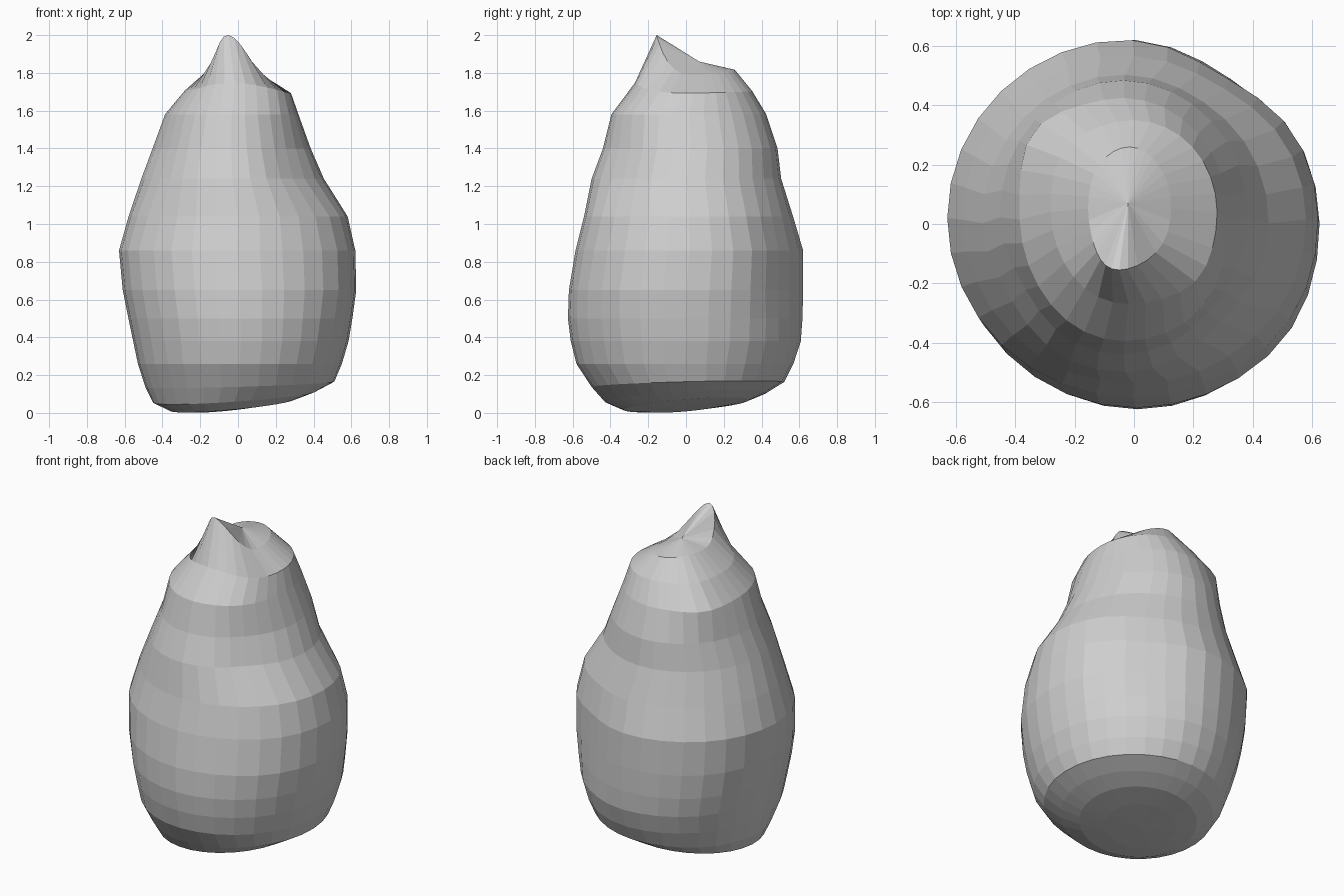
import bpy
import bmesh
from math import cos, sin, pi, exp, radians, remainder

if "Cube" in bpy.data.objects:
    bpy.data.objects.remove(bpy.data.objects["Cube"], do_unlink=True)

# Stone material
stone = bpy.data.materials.new("stone_grey")
stone.use_nodes = True
GREY = (0.62, 0.62, 0.62, 1)
stone.diffuse_color = GREY
stone.node_tree.nodes["Principled BSDF"].inputs["Base Color"].default_value = GREY

SEGMENTS = 32

# Ring profile: height, left edge, right edge, front edge, back edge
RINGS = [
    (.034, -.26, .15, -.21, .19),
    (.045, -.36, .3, -.33, .33),
    (.085, -.45, .41, -.43, .43),
    (.15, -.49, .51, -.5, .52),
    (.26, -.53, .55, -.58, .57),
    (.38, -.555, .585, -.61, .61),
    (.5, -.58, .605, -.625, .62),
    (.65, -.61, .625, -.62, .625),
    (.86, -.63, .62, -.585, .625),
    (1.04, -.58, .58, -.54, .57),
    (1.24, -.515, .455, -.5, .505),
    (1.4, -.455, .385, -.44, .485),
    (1.58, -.385, .32, -.395, .425),
    (1.7, -.28, .28, -.27, .35),
    (1.8, -.155, .125, -.155, .26),
]

# Bulges and dents: direction in degrees, height, height spread, amount
LUMPS = [
    (140, 1.6, .12, .05),
    (135, .55, .2, .015),
    (58, .75, .4, -.045),
    (212, 1.3, .2, -.03),
    (315, 1.66, .1, .025),
    (315, 1.25, .15, -.035),
    (325, .75, .3, .015),
]


def lump_offset(angle, z):
    total = 0
    for direction, height, spread, amount in LUMPS:
        turn = remainder(angle - radians(direction), 2 * pi) / radians(22)
        total += amount * exp(-turn ** 2 - ((z - height) / spread) ** 2)
    return total


def ring_point(ring, index):
    z, left, right, front, back = ring
    angle = 2 * pi * index / SEGMENTS
    offset = lump_offset(angle, z)
    x = (left + right) / 2 + ((right - left) / 2 + offset) * cos(angle)
    y = (front + back) / 2 + ((back - front) / 2 + offset) * sin(angle)
    # The base leans down towards the front right
    base = max(0, 1 - z / .2)
    z += base * (.12 * x + .1 * y)
    # The crown rises to a pointed lip at the front
    lip = max(0, -sin(angle)) ** 3
    crown = max(0, (z - 1.6) / .2)
    x -= .035 * lip * crown
    z += crown ** 2 * (.203 * lip - .1 * x + .05 * y)
    return x, y, z


bm = bmesh.new()
loops = [[bm.verts.new(ring_point(r, i)) for i in range(SEGMENTS)] for r in RINGS]
bottom = bm.verts.new((-.07, -.02, .02))
crown_tip = bm.verts.new((-.02, .07, 1.86))

# Side bands
for low, high in zip(loops, loops[1:]):
    for i in range(SEGMENTS):
        j = (i + 1) % SEGMENTS
        bm.faces.new((low[i], low[j], high[j], high[i]))

# Fans closing the underside and the crown
for i in range(SEGMENTS):
    j = (i + 1) % SEGMENTS
    bm.faces.new((bottom, loops[0][j], loops[0][i]))
    bm.faces.new((crown_tip, loops[-1][i], loops[-1][j]))

mesh = bpy.data.meshes.new("pear_shaped_rock")
bm.to_mesh(mesh)
bm.free()
mesh.materials.append(stone)
rock = bpy.data.objects.new("pear_shaped_rock", mesh)
bpy.context.collection.objects.link(rock)
